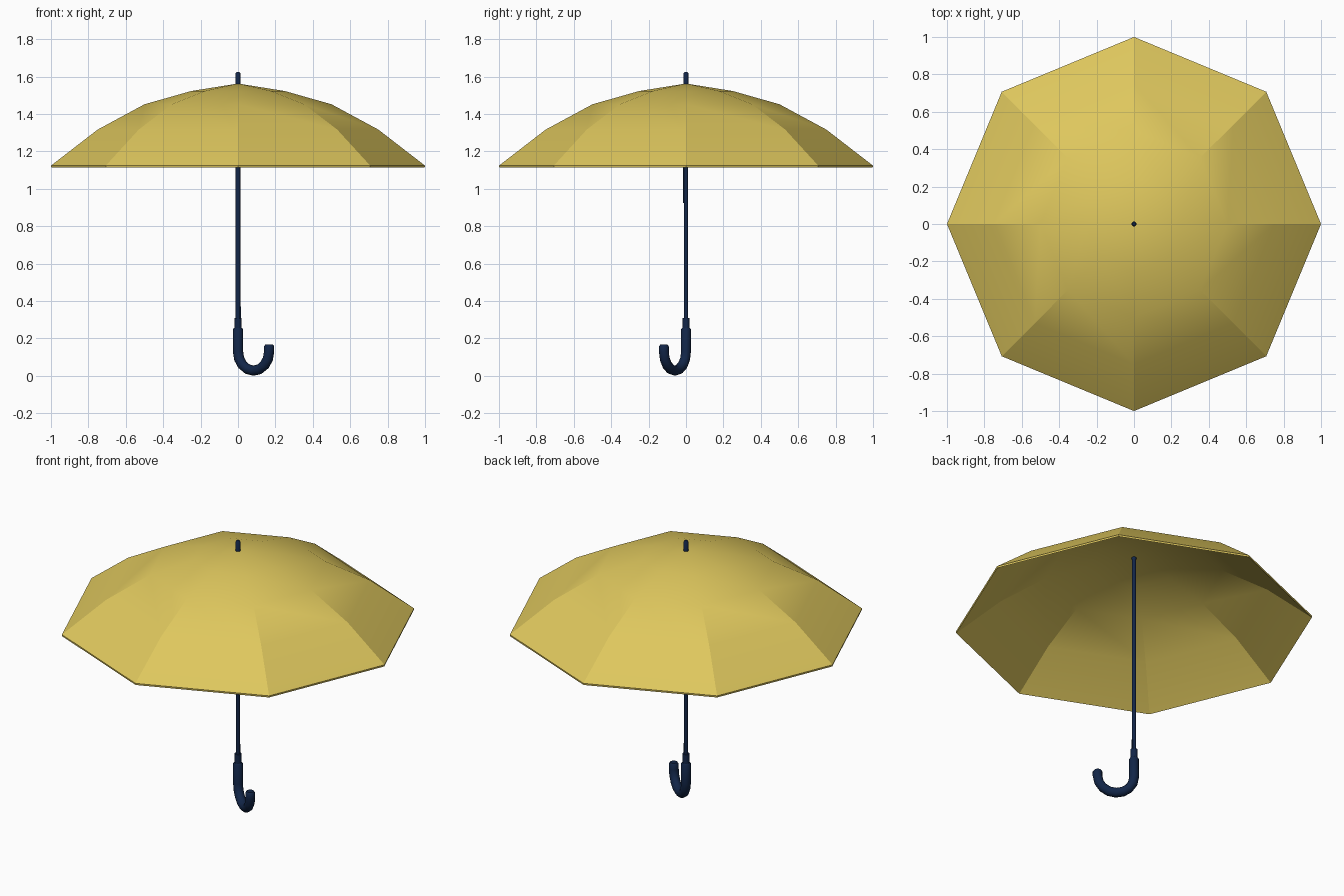
import bpy, bmesh, math
from mathutils import Vector

if "Cube" in bpy.data.objects:
    bpy.data.objects.remove(bpy.data.objects["Cube"])


def material(name, rgb):
    m = bpy.data.materials.new(name)
    m.diffuse_color = (*rgb, 1)
    m.use_nodes = True
    m.node_tree.nodes["Principled BSDF"].inputs["Base Color"].default_value = m.diffuse_color
    return m


yellow = material("yellow fabric", (0.73, 0.57, 0.11))
navy = material("navy blue", (0.006, 0.019, 0.065))


def finish(name, bm, mat, angle):
    bmesh.ops.remove_doubles(bm, verts=bm.verts, dist=1e-5)
    bmesh.ops.recalc_face_normals(bm, faces=bm.faces)
    me = bpy.data.meshes.new(name)
    bm.to_mesh(me)
    bm.free()
    me.materials.append(mat)
    ob = bpy.data.objects.new(name, me)
    bpy.context.collection.objects.link(ob)
    bpy.ops.object.select_all(action='DESELECT')
    ob.select_set(True)
    bpy.context.view_layer.objects.active = ob
    bpy.ops.object.shade_smooth_by_angle(angle=math.radians(angle))
    return ob


def skin(bm, rings):
    for a, b in zip(rings, rings[1:]):
        for i in range(len(a)):
            j = (i + 1) % len(a)
            bm.faces.new((a[i], a[j], b[j], b[i]))


def lathe(name, profile, sides, mat, angle=35):
    """Spin an (r, z) profile into a faceted solid."""
    bm = bmesh.new()
    rings = [[bm.verts.new((r * math.cos(i * math.tau / sides),
                            r * math.sin(i * math.tau / sides), z))
              for i in range(sides)] for r, z in profile]
    skin(bm, rings)
    bmesh.ops.dissolve_degenerate(bm, dist=1e-6, edges=bm.edges)
    return finish(name, bm, mat, angle)


def rod(name, r, z0, z1, sides=10):
    return lathe(name, [(0, z0), (r, z0), (r, z1), (0, z1)], sides, navy, 50)


# Eight-panel canopy: outer skin, thin rim, inner skin
outer = [(0, 1.563), (0.25, 1.523), (0.5, 1.452), (0.75, 1.317), (1.0, 1.124)]
inner = [(r * 0.998, z - 0.011) for r, z in reversed(outer)]
lathe("canopy", outer + inner, 8, yellow, 20)

# Shaft with tip, and collar above the handle
rod("shaft", 0.0125, 0.25, 1.612)
lathe("tip", [(0, 1.54), (0.0135, 1.54), (0.0135, 1.617), (0.008, 1.625), (0, 1.625)],
      10, navy, 50)
rod("handle_collar", 0.02, 0.24, 0.31)


# Small spring catches let into the shaft
def catch(name, centre, size):
    bm = bmesh.new()
    bmesh.ops.create_cube(bm, size=1)
    for v in bm.verts:
        v.co = Vector(centre) + Vector(c * s for c, s in zip(v.co, size))
    return finish(name, bm, navy, 30)


catch("upper_catch", (0, -0.008, 1.02), (0.006, 0.016, 0.19))
catch("lower_catch", (0.008, 0, 0.335), (0.016, 0.006, 0.07))

# Hooked handle swept along a turned J path
direction = Vector((0.166, -0.118, 0)).normalized()
side = Vector((-direction.y, direction.x, 0))
up = Vector((0, 0, 1))
R, tube, zc, steps, sides = 0.102, 0.0275, 0.13, 8, 10
path = [(0, 0.248, 0)]
path += [(R - R * math.cos(t), zc - R * math.sin(t), t)
         for t in (math.pi * k / steps for k in range(steps + 1))]
path += [(2 * R, 0.158, math.pi)]
stations = [(*path[0], tube)] + [(*p, tube) for p in path[1:]]
stations.insert(0, (0, 0.256, 0, tube * 0.8))
stations.append((2 * R, 0.167, math.pi, tube * 0.75))
bm = bmesh.new()
rings = []
for d, z, t, r in stations:
    centre = direction * d + up * z
    normal = direction * math.cos(t) + up * math.sin(t)
    rings.append([bm.verts.new(centre + normal * r * math.cos(a) + side * r * math.sin(a))
                  for a in (math.tau * i / sides for i in range(sides))])
skin(bm, rings)
bm.faces.new(rings[0])
bm.faces.new(rings[-1])
finish("handle", bm, navy, 40)
